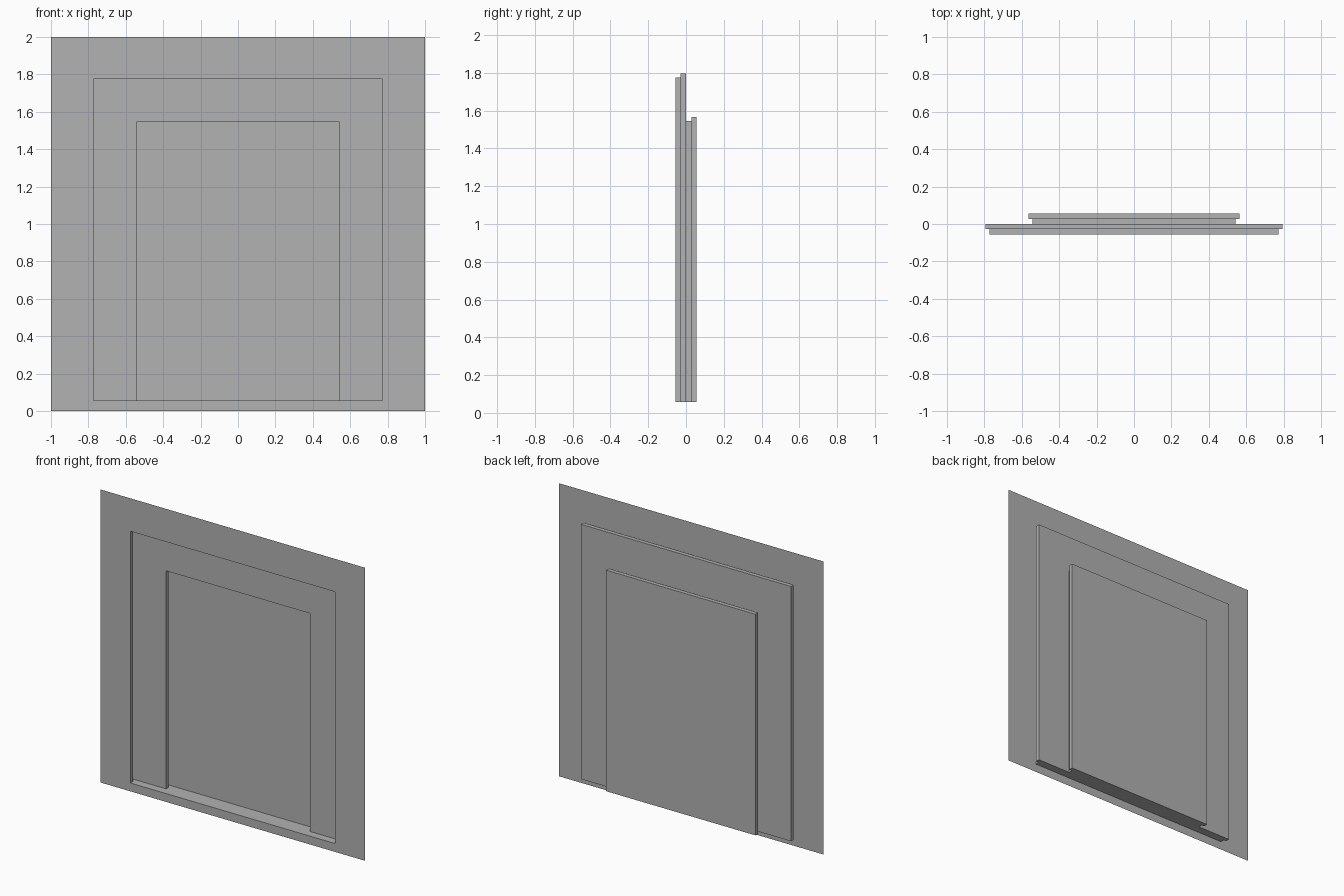
import bpy
import bmesh

cube = bpy.data.objects.get("Cube")
if cube:
    bpy.data.objects.remove(cube, do_unlink=True)

# One plain grey for the whole skin
grey = bpy.data.materials.new("plain grey")
grey.use_nodes = True
colour = (0.445, 0.445, 0.445, 1)
grey.diffuse_color = colour
grey.node_tree.nodes["Principled BSDF"].inputs["Base Color"].default_value = colour

DEPTH = 0.028     # depth of each layer
FLOOR = 0.057     # sill height
LIP = 0.021       # undercut behind each opening
OUTER = (0.773, 1.775)   # half width, top height
INNER = (0.543, 1.545)


def frame(size, layer, bottom=FLOOR):
    """Rectangle corners at a depth layer, counted from the middle."""
    w, top = size
    y = layer * DEPTH
    return [(-w, y, bottom), (w, y, bottom), (w, y, top), (-w, y, top)]


def widen(size):
    return size[0] + LIP, size[1] + LIP


def skin(name, frames, capped=False):
    """Join successive frames with quads, leaving out those of no area."""
    bm = bmesh.new()
    rings = [[bm.verts.new(p) for p in f] for f in frames]
    for a, b in zip(rings, rings[1:]):
        for i in range(4):
            j = (i + 1) % 4
            face = bm.faces.new((a[i], a[j], b[j], b[i]))
            if face.calc_area() < 1e-6:
                bm.faces.remove(face)
    if capped:
        bm.faces.new(rings[-1])
    mesh = bpy.data.meshes.new(name)
    bm.to_mesh(mesh)
    bm.free()
    mesh.materials.append(grey)
    obj = bpy.data.objects.new(name, mesh)
    bpy.context.collection.objects.link(obj)


# Thin wall sheet around the opening
skin("wall_sheet", [frame((1, 2), -2, 0), frame(OUTER, -2)])

# Outer recess: reveal, undercut lip, side walls
skin("outer_recess", [frame(OUTER, -2), frame(OUTER, -1),
                      frame(widen(OUTER), -1), frame(widen(OUTER), 0)])

# Panel surrounding the inner opening
skin("middle_panel", [frame(widen(OUTER), 0), frame(INNER, 0)])

# Inner recess closed by the back panel
skin("inner_recess", [frame(INNER, 0), frame(INNER, 1),
                      frame(widen(INNER), 1), frame(widen(INNER), 2)], True)
